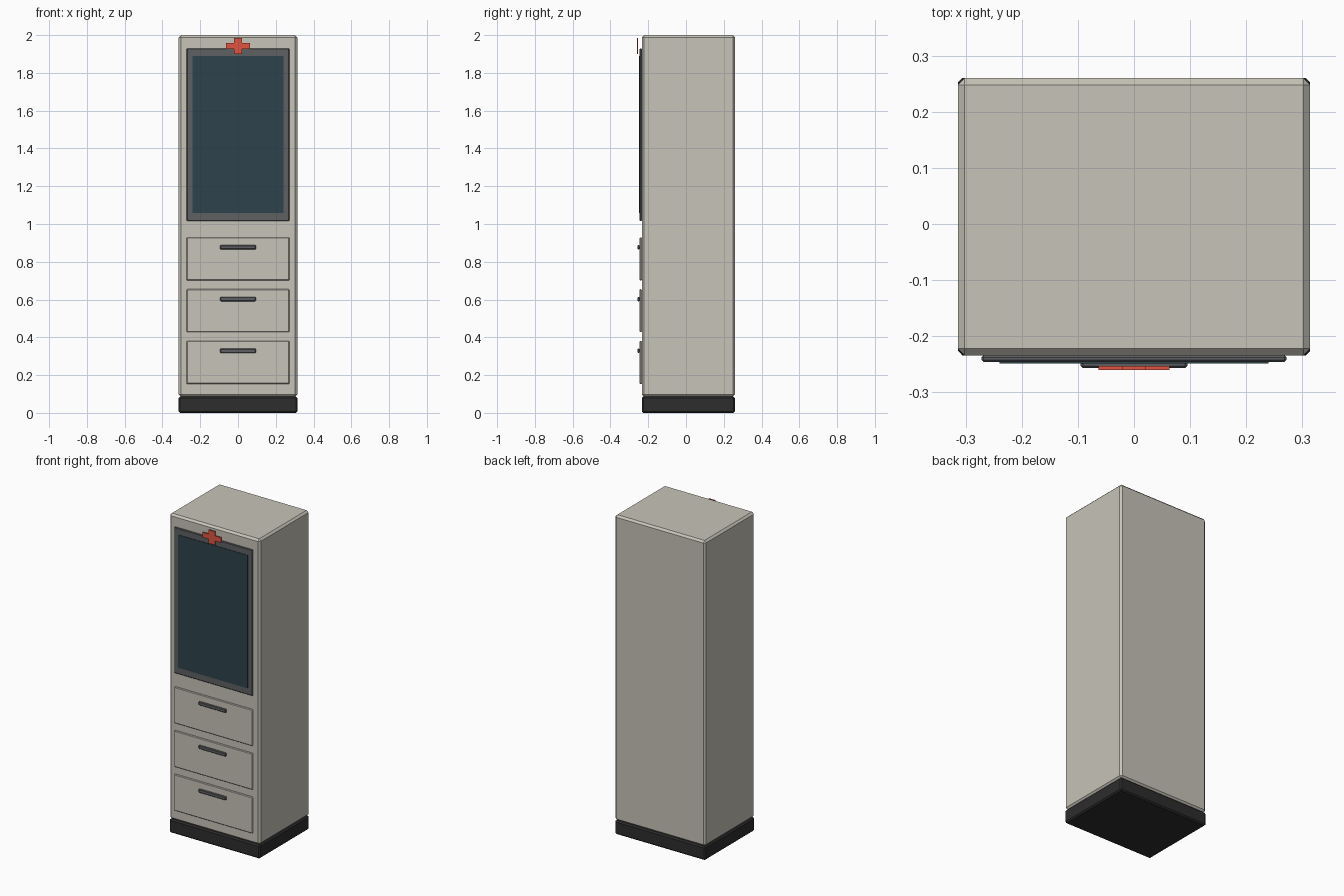
import bpy, bmesh

if "Cube" in bpy.data.objects:
    bpy.data.objects.remove(bpy.data.objects["Cube"])


def material(name, rgb):
    m = bpy.data.materials.new(name)
    m.diffuse_color = (*rgb, 1)
    m.use_nodes = True
    m.node_tree.nodes["Principled BSDF"].inputs["Base Color"].default_value = m.diffuse_color
    return m


def finish(name, bm, mat):
    bmesh.ops.recalc_face_normals(bm, faces=bm.faces)
    me = bpy.data.meshes.new(name)
    bm.to_mesh(me)
    bm.free()
    me.materials.append(mat)
    ob = bpy.data.objects.new(name, me)
    bpy.context.collection.objects.link(ob)
    return ob


def box(name, x, y, z, mat, bevel=0.0):
    """Chamfered box from (min, max) ranges."""
    bm = bmesh.new()
    bmesh.ops.create_cube(bm, size=1)
    for v in bm.verts:
        v.co = [r[0] + (c + 0.5) * (r[1] - r[0]) for c, r in zip(v.co, (x, y, z))]
    if bevel:
        bmesh.ops.bevel(bm, geom=bm.edges[:], offset=bevel, segments=1,
                        affect='EDGES', profile=0.5)
    return finish(name, bm, mat)


shell = material("shell_paint", (0.57, 0.55, 0.48))
dark = material("base_dark", (0.026, 0.026, 0.026))
trim = material("trim_grey", (0.11, 0.115, 0.12))
glass = material("window_glass", (0.027, 0.054, 0.072))
red = material("cross_red", (0.75, 0.09, 0.053))

W = (-0.314, 0.314)
D = (-0.234, 0.26)
PANEL = (-0.246, -0.234)

# Cabinet body and plinth
box("plinth", W, D, (0.0, 0.086), dark, 0.008)
box("cabinet_body", W, D, (0.086, 2.0), shell, 0.012)

# Window frame and glass
box("window_frame", (-0.272, 0.272), PANEL, (1.015, 1.93), trim, 0.004)
box("window_glass", (-0.24, 0.24), (-0.249, -0.24), (1.057, 1.89), glass)

# Three drawers with bar handles
for i in range(3):
    z = 0.815 - i * 0.274
    box(f"drawer_{i + 1}", (-0.272, 0.272), PANEL, (z - 0.114, z + 0.114), shell, 0.004)
    box(f"drawer_handle_{i + 1}", (-0.095, 0.095), (-0.257, -0.245),
        (z + 0.05, z + 0.073), trim, 0.004)

# Raised cross badge overlapping the top of the frame
a, b, zc = 0.063, 0.021, 1.942
h, t = 0.042, 0.016
outline = [(b, h), (b, t), (a, t), (a, -t), (b, -t), (b, -h),
           (-b, -h), (-b, -t), (-a, -t), (-a, t), (-b, t), (-b, h)]
bm = bmesh.new()
face = bm.faces.new([bm.verts.new((x, -0.26, zc + z)) for x, z in outline])
ext = bmesh.ops.extrude_face_region(bm, geom=[face], use_keep_orig=True)
for v in ext["geom"]:
    if isinstance(v, bmesh.types.BMVert):
        v.co.y = -0.253
finish("cross_badge", bm, red)
